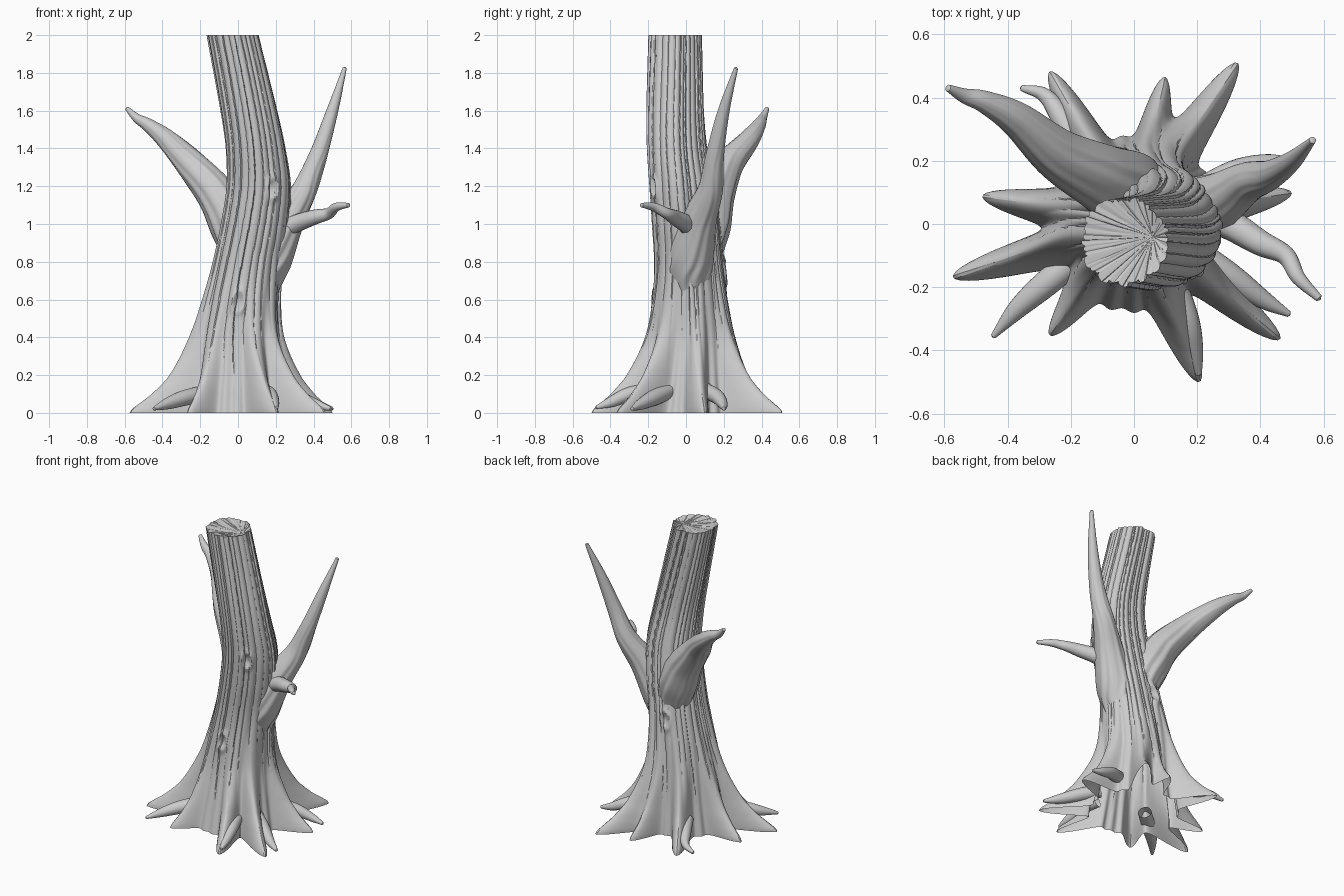
import bpy, bmesh, math, random
from mathutils import Vector

random.seed(4)
if "Cube" in bpy.data.objects:
    bpy.data.objects.remove(bpy.data.objects["Cube"])

bark = bpy.data.materials.new("bark_grey")
bark.use_nodes = True
GREY = (0.6, 0.6, 0.6, 1)
bark.diffuse_color = GREY
bark.node_tree.nodes["Principled BSDF"].inputs["Base Color"].default_value = GREY


def spline(keys, t):
    """Smooth curve through keys of (position, value, value...)."""
    i = 0
    while i < len(keys) - 2 and t > keys[i + 1][0]:
        i += 1
    a, b = keys[i], keys[i + 1]
    p, n = keys[max(i - 1, 0)], keys[min(i + 2, len(keys) - 1)]
    h = b[0] - a[0]
    u = min(max((t - a[0]) / h, 0), 1)
    out = []
    for k in range(1, len(a)):
        m0 = (b[k] - p[k]) / (b[0] - p[0]) * h
        m1 = (n[k] - a[k]) / (n[0] - a[0]) * h
        out.append((2*u**3 - 3*u*u + 1)*a[k] + (u**3 - 2*u*u + u)*m0
                   + (3*u*u - 2*u**3)*b[k] + (u**3 - u*u)*m1)
    return out


def skin(name, rings, tip, angle):
    """Join closed rings into a surface that ends in a fan at the tip."""
    bm = bmesh.new()
    loops = [[bm.verts.new(p) for p in ring] for ring in rings]
    n = len(loops[0])
    for lo, hi in zip(loops, loops[1:]):
        for j in range(n):
            k = (j + 1) % n
            bm.faces.new((lo[j], lo[k], hi[k], hi[j]))
    end = bm.verts.new(tip)
    for j in range(n):
        bm.faces.new((loops[-1][j], loops[-1][(j + 1) % n], end))
    mesh = bpy.data.meshes.new(name)
    bm.to_mesh(mesh)
    bm.free()
    mesh.materials.append(bark)
    obj = bpy.data.objects.new(name, mesh)
    bpy.context.collection.objects.link(obj)
    bpy.ops.object.select_all(action='DESELECT')
    obj.select_set(True)
    bpy.context.view_layer.objects.active = obj
    bpy.ops.object.shade_smooth_by_angle(angle=math.radians(angle))


# Trunk: height, centre x, centre y, radius
TRUNK = [(0, 0, 0, .275), (.2, 0, .01, .238), (.4, 0, .02, .207), (.6, .02, .02, .192),
         (.8, .05, .015, .182), (1, .085, 0, .178), (1.2, .105, -.02, .17),
         (1.4, .09, -.045, .157), (1.6, .055, -.055, .149), (2, -.03, -.057, .136)]
# How far the root buttresses reach out at each height
FLARE = [(0, 1), (.02, .97), (.05, .86), (.1, .68), (.2, .43), (.4, .18), (.6, .06), (.85, 0), (2, 0)]
ROOT_TIPS = [(-.575, -.17), (-.27, -.355), (.21, -.505), (.465, -.365), (.505, .1),
             (.33, .515), (.1, .465), (-.27, .485), (-.485, .09)]
# Knots: angle, height
KNOTS = [(-1.65, .59), (-1.08, 1.19), (1.72, .75)]


def wrap(a):
    return (a + math.pi) % math.tau - math.pi


# Bark plates: uneven strips around the trunk, each with a sharp step at its edge
plates = []
angle = -math.pi
while angle < math.pi - .1:
    width = random.uniform(.08, .3)
    plates.append((angle, random.uniform(-.008, .008), random.uniform(-.011, .011)))
    angle += width


def bark_height(a):
    a = wrap(a)
    i = max(k for k, p in enumerate(plates) if p[0] <= a)
    start, level, tilt = plates[i]
    stop = plates[i + 1][0] if i + 1 < len(plates) else math.pi
    u = (a - start) / (stop - start)
    return level + tilt * (u - .5) + .006 * math.sin(math.pi * u) - .004


def trunk_radius(a, z, r):
    flare = spline(FLARE, z)[0]
    for x, y in ROOT_TIPS:
        d = abs(wrap(a - math.atan2(y, x))) / (.128 + .2 * min(z, .5))
        r += (math.hypot(x, y) - .275) * flare * math.exp(-d ** 1.85)
    fade = min(max((z - .1) / .6, 0), 1)
    r += bark_height(a + .12 * math.sin(2.2 * z)) * fade
    r += .006 * math.sin(23 * a) * (1 - fade)
    for ka, kz in KNOTS:
        d = math.hypot(wrap(a - ka) * .18 / .03, (z - kz) / .055)
        r += .011 * math.exp(-((d - 1) / .4) ** 2) - .012 * math.exp(-(d / .7) ** 2)
    return r


SIDES, ROWS = 360, 170
rings = []
for row in range(ROWS + 1):
    z = 2 * (row / ROWS) ** 1.2
    cx, cy, r = spline(TRUNK, z)
    ring = []
    for j in range(SIDES):
        a = math.tau * j / SIDES
        q = trunk_radius(a, z, r)
        ring.append((cx + q * math.cos(a), cy + q * math.sin(a), z))
    rings.append(ring)
# Broken top: a gently folded face that falls to an off-centre hollow
cx, cy, r = spline(TRUNK, 2)
lip = []
for j in range(SIDES):
    a = math.tau * j / SIDES
    q = trunk_radius(a, 2, r) * .6
    lip.append((cx + .035 + q * math.cos(a), cy + .005 + q * math.sin(a), 1.99 + .35 * bark_height(a)))
rings.append(lip)
skin("trunk", rings, (.06, -.04, 1.98), 25)


def limb(name, points, ridge=0, sides=40, steps=10):
    """Tapered limb through points of (x, y, z, radius), ridged near its base."""
    keys = [(i, *p) for i, p in enumerate(points)]
    last = len(points) - 1
    count = last * steps
    path = [spline(keys, last * i / count) for i in range(count + 1)]
    rings = []
    for i, p in enumerate(path):
        before, after = path[max(i - 1, 0)], path[min(i + 1, count)]
        tangent = (Vector(after[:3]) - Vector(before[:3])).normalized()
        side = tangent.cross(Vector((0, 0, 1))).normalized()
        up = side.cross(tangent)
        ring = []
        for j in range(sides):
            a = math.tau * j / sides
            groove = math.sin(9 * a) + .6 * math.sin(14 * a + 1)
            q = p[3] * (1 + ridge * (1 - i / count) * groove)
            ring.append(Vector(p[:3]) + (side * math.cos(a) + up * math.sin(a)) * q)
        rings.append(ring)
    end = Vector(path[-1][:3]) + tangent * path[-1][3] * .6
    skin(name, rings, end, 40)


# Large branches and the twig
limb("right_branch", [(.02, .085, .85, .105), (-.025, .11, .99, .122), (-.11, .15, 1.15, .105),
                      (-.24, .22, 1.305, .082), (-.37, .33, 1.44, .056),
                      (-.47, .385, 1.52, .036), (-.535, .405, 1.56, .024), (-.588, .43, 1.612, .011)], .04, 56)
limb("left_branch", [(.1, .02, .66, .11), (.165, .025, .82, .118), (.26, .07, 1.02, .09),
                     (.355, .13, 1.19, .065), (.43, .155, 1.38, .047),
                     (.5, .2, 1.6, .031), (.565, .265, 1.825, .011)], .04, 56)
limb("twig", [(.2, .04, .95, .05), (.3, 0, 1.0, .048), (.4, -.06, 1.035, .04), (.48, -.1, 1.055, .03),
              (.52, -.17, 1.09, .023), (.585, -.235, 1.1, .012)], .03, 20, 6)

# Small side roots lying between the buttresses
SIDE_ROOTS = {
    "front_right": [(-.17, -.1, .105, .042), (-.28, -.19, .08, .042), (-.37, -.27, .05, .031), (-.445, -.355, .022, .009)],
    "front_left": [(.2, -.09, .115, .042), (.31, -.17, .08, .042), (.41, -.24, .045, .029), (.49, -.285, .022, .01)],
    "front": [(.13, -.2, .12, .042), (.17, -.31, .095, .038), (.19, -.4, .055, .029), (.205, -.475, .028, .01)],
    "back_left": [(.2, .1, .12, .042), (.32, .165, .085, .038), (.42, .195, .045, .026), (.5, .2, .022, .01)],
    "back_right": [(-.16, .22, .12, .042), (-.22, .32, .085, .036), (-.28, .405, .05, .024), (-.355, .43, .025, .01)],
}
for place, points in SIDE_ROOTS.items():
    limb(place + "_side_root", points, 0, 20, 6)
